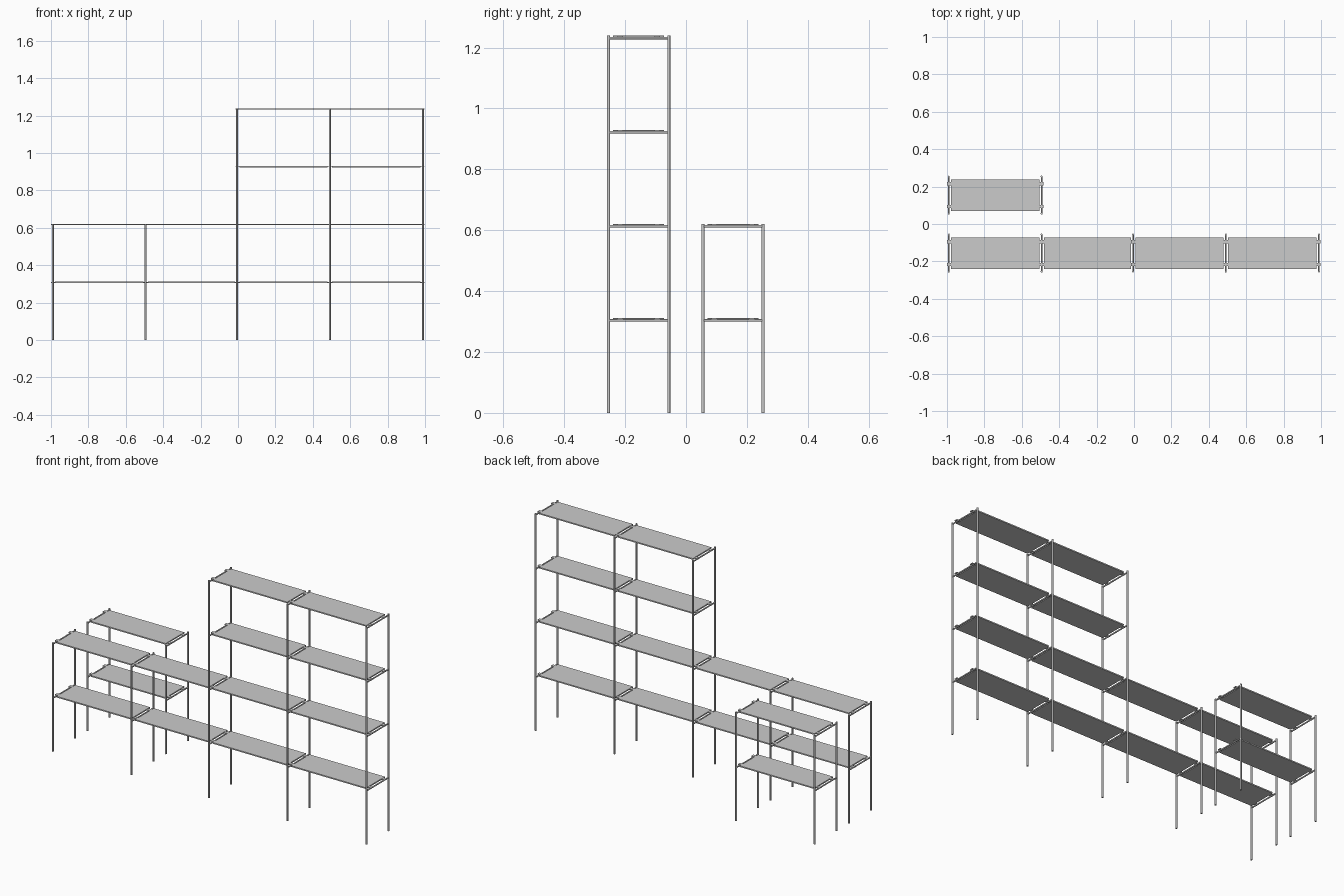
import bpy

if "Cube" in bpy.data.objects:
    bpy.data.objects.remove(bpy.data.objects["Cube"])

POST_X = [-0.99, -0.494, -0.005, 0.491, 0.989]
LEVELS = [0.304, 0.613, 0.922, 1.231]   # crossbar centre heights
HALF_D = 0.099                          # half distance between front and back posts


def box(name, x0, x1, y0, y1, z0, z1):
    bpy.ops.mesh.primitive_cube_add(size=1, location=((x0 + x1) / 2, (y0 + y1) / 2, (z0 + z1) / 2))
    o = bpy.context.object
    o.name = name
    o.scale = (x1 - x0, y1 - y0, z1 - z0)
    bpy.ops.object.transform_apply(location=False, rotation=False, scale=True)
    return o


def rod(name, x, y, z, radius, length, along_y=False):
    bpy.ops.mesh.primitive_cylinder_add(vertices=16, radius=radius, depth=length, location=(x, y, z),
                                        rotation=(1.5707963 if along_y else 0, 0, 0))
    o = bpy.context.object
    o.name = name
    bpy.ops.object.shade_smooth_by_angle()
    return o


def frame(x, yc, levels):
    # ladder frame: two posts joined by a crossbar at each level
    top = levels[-1] + 0.008
    for s in (-1, 1):
        rod("post", x, yc + s * HALF_D, top / 2, 0.005, top)
    for z in levels:
        rod("crossbar", x, yc, z, 0.004, 2 * HALF_D, True)


def shelf(xa, xb, yc, z):
    # thin shelf panel between two frames, with hooks resting on the crossbars
    box("shelf_panel", xa + 0.012, xb - 0.012, yc - 0.084, yc + 0.084, z + 0.001, z + 0.008)
    for s in (-1, 1):
        y = yc + s * 0.061
        for x0, x1 in ((xa - 0.009, xa + 0.014), (xb - 0.014, xb + 0.009)):
            box("shelf_hook", x0, x1, y - 0.009, y + 0.009, z + 0.002, z + 0.007)


def unit(xs, yc, counts):
    # counts = number of shelf levels in each bay; shared frames follow the taller bay
    for i, x in enumerate(xs):
        n = max(counts[max(i - 1, 0):i + 1])
        frame(x, yc, LEVELS[:n])
    for i, n in enumerate(counts):
        for z in LEVELS[:n]:
            shelf(xs[i], xs[i + 1], yc, z)


# long front run and separate small rear unit
unit(POST_X, -0.1555, [2, 2, 4, 4])
unit(POST_X[:2], 0.1545, [2])
